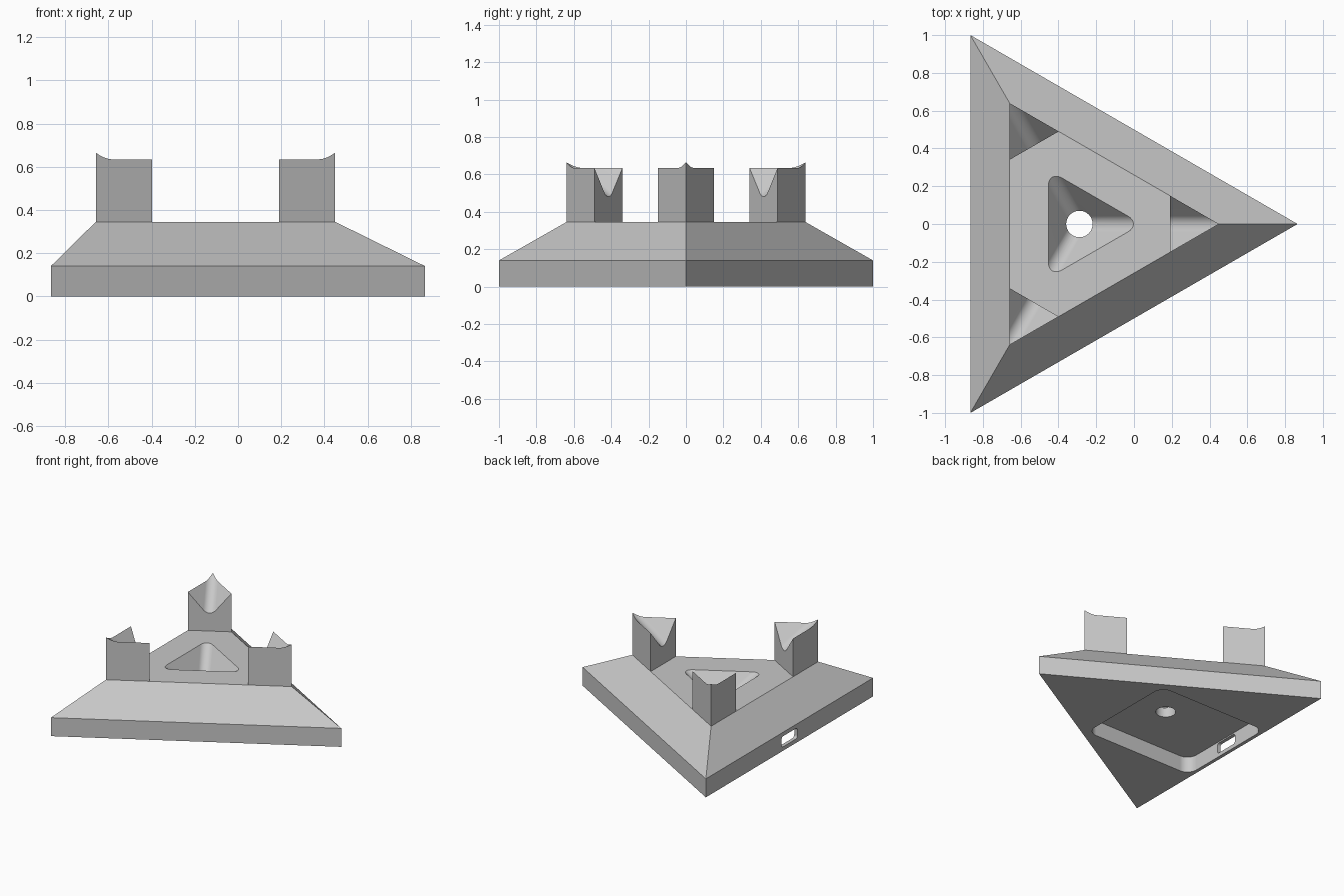
import bpy, bmesh
from math import radians, cos, sin, sqrt
from mathutils import Matrix, Vector

cube = bpy.data.objects.get("Cube")
if cube:
    bpy.data.objects.remove(cube, do_unlink=True)

CENTRE = Vector((-0.289, 0, 0))
BASE_R, TOP_R = 1.155, 0.739          # triangle circumradii
EDGE_Z, DECK_Z, POST_Z = 0.14, 0.345, 0.8
POST_LEN = 0.3
ANGLES = [0, radians(120), radians(240)]

grey = bpy.data.materials.new("light grey")
grey.use_nodes = True
grey.diffuse_color = (0.58, 0.58, 0.58, 1)
grey.node_tree.nodes["Principled BSDF"].inputs["Base Color"].default_value = grey.diffuse_color


def make_object(name, bm):
    bmesh.ops.recalc_face_normals(bm, faces=bm.faces)
    mesh = bpy.data.meshes.new(name)
    bm.to_mesh(mesh)
    bm.free()
    mesh.materials.append(grey)
    ob = bpy.data.objects.new(name, mesh)
    bpy.context.collection.objects.link(ob)
    return ob


def triangle(radius, z):
    return [CENTRE + Vector((radius * cos(a), radius * sin(a), z)) for a in ANGLES]


def loft(name, rings):
    """Closed solid through a stack of rings."""
    bm = bmesh.new()
    rows = [[bm.verts.new(p) for p in ring] for ring in rings]
    bm.faces.new(rows[0][::-1])
    bm.faces.new(rows[-1])
    n = len(rows[0])
    for low, high in zip(rows, rows[1:]):
        for i in range(n):
            j = (i + 1) % n
            bm.faces.new((low[i], low[j], high[j], high[i]))
    return make_object(name, bm)


def rounded_box(name, size, matrix, radius, axis=None):
    """Box with all edges rounded, or only those along one axis."""
    bm = bmesh.new()
    bmesh.ops.create_cube(bm, size=1)
    bm.transform(Matrix.Diagonal((*size, 1)))
    edges = [e for e in bm.edges if axis is None
             or abs((e.verts[0].co - e.verts[1].co).normalized()[axis]) > 0.9]
    bmesh.ops.bevel(bm, geom=edges, offset=radius, segments=8, profile=0.5, affect='EDGES')
    bm.transform(matrix)
    return make_object(name, bm)


def cut(ob, cutter):
    mod = ob.modifiers.new("cut", 'BOOLEAN')
    mod.operation = 'DIFFERENCE'
    mod.solver = 'EXACT'
    mod.object = cutter
    cutter.hide_render = True
    bpy.context.view_layer.objects.active = ob
    bpy.ops.object.modifier_apply(modifier=mod.name)


# Base: triangular plinth with sloping sides
base = loft("base", [triangle(BASE_R, 0), triangle(BASE_R, EDGE_Z), triangle(TOP_R, DECK_Z)])

# Posts: a wedge on each corner of the deck
corners = triangle(TOP_R, DECK_Z)
posts = []
for i, name in enumerate(("left_post", "back_right_post", "front_right_post")):
    corner = corners[i]
    arms = [(corners[(i + k) % 3] - corner).normalized() * POST_LEN for k in (1, 2)]
    ring = [corner, corner + arms[0], corner + arms[1]]
    top = [Vector((p.x, p.y, POST_Z)) for p in ring]
    posts.append(loft(name, [ring, top]))

# Seat cutter: rounded cube standing on its corner
side = 1.6
axes = [Vector((cos(a) * sqrt(2 / 3), sin(a) * sqrt(2 / 3), sqrt(1 / 3))) for a in ANGLES]
turn = Matrix(axes).transposed().to_4x4()
lift = Matrix.Translation(CENTRE + Vector((0, 0, 0.112)))
seat = rounded_box("seat_cutter", (side,) * 3,
                   lift @ turn @ Matrix.Translation((side / 2,) * 3), 0.06)

# Underside pocket, side slot and central hole
pocket = rounded_box("pocket_cutter", (0.925, 0.81, 0.24),
                     Matrix.Translation((-0.3775, 0, 0)), 0.08, axis=2)
slot = rounded_box("slot_cutter", (0.2, 0.19, 0.08),
                   Matrix.Translation((-0.86, 0, 0.07)), 0.02, axis=0)
bm = bmesh.new()
bmesh.ops.create_cone(bm, cap_ends=True, segments=48, radius1=0.07, radius2=0.07, depth=0.22,
                      matrix=Matrix.Translation(CENTRE + Vector((0, 0, 0.19))))
hole = make_object("hole_cutter", bm)

for cutter in (seat, pocket, slot, hole):
    cut(base, cutter)
for post in posts:
    cut(post, seat)
for cutter in (seat, pocket, slot, hole):
    bpy.data.objects.remove(cutter, do_unlink=True)

# Smooth the rounded surfaces, keep hard edges
for ob in [base] + posts:
    bpy.ops.object.select_all(action='DESELECT')
    ob.select_set(True)
    bpy.context.view_layer.objects.active = ob
    bpy.ops.object.shade_smooth_by_angle(angle=radians(30))
    weighted = ob.modifiers.new("weighted normals", 'WEIGHTED_NORMAL')
    weighted.keep_sharp = True
